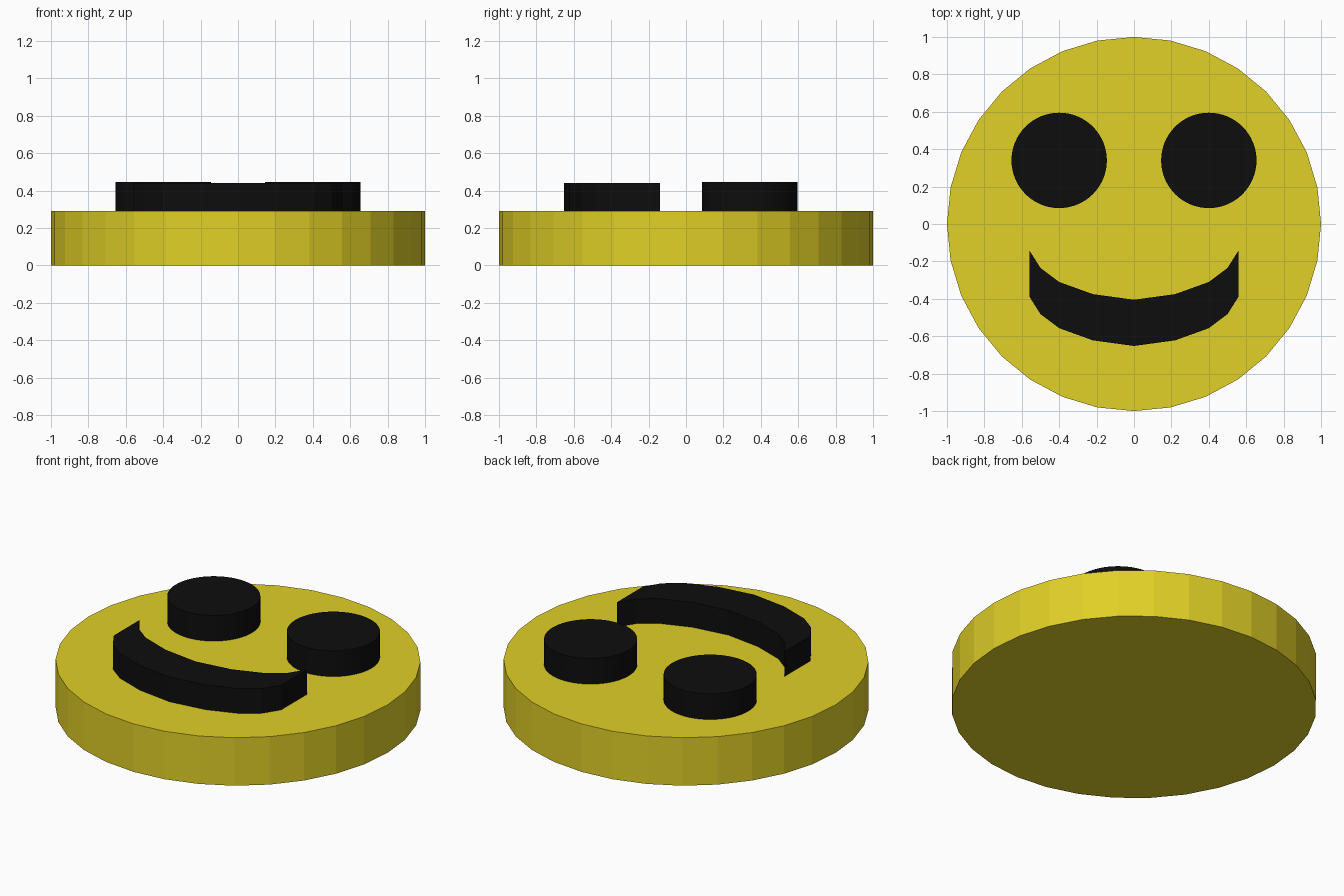
import bpy
import bmesh

cube = bpy.data.objects.get("Cube")
if cube:
    bpy.data.objects.remove(cube, do_unlink=True)


def make_material(name, color):
    mat = bpy.data.materials.new(name)
    mat.use_nodes = True
    mat.diffuse_color = color
    mat.node_tree.nodes["Principled BSDF"].inputs["Base Color"].default_value = color
    return mat


yellow = make_material("yellow", (0.75, 0.63, 0.02, 1))
black = make_material("black", (0.004, 0.004, 0.004, 1))


def cylinder(name, radius, x, y, bottom, top, sides, mat):
    bpy.ops.mesh.primitive_cylinder_add(
        vertices=sides, radius=radius, depth=top - bottom,
        location=(x, y, (bottom + top) / 2))
    obj = bpy.context.object
    obj.name = name
    obj.data.materials.append(mat)
    return obj


def extrude_outline(name, outline, bottom, top, mat):
    bm = bmesh.new()
    face = bm.faces.new([bm.verts.new((x, y, bottom)) for x, y in outline])
    result = bmesh.ops.extrude_face_region(bm, geom=[face], use_keep_orig=True)
    verts = [v for v in result["geom"] if isinstance(v, bmesh.types.BMVert)]
    bmesh.ops.translate(bm, verts=verts, vec=(0, 0, top - bottom))
    bmesh.ops.recalc_face_normals(bm, faces=bm.faces)
    mesh = bpy.data.meshes.new(name)
    bm.to_mesh(mesh)
    bm.free()
    mesh.materials.append(mat)
    obj = bpy.data.objects.new(name, mesh)
    bpy.context.collection.objects.link(obj)
    return obj


# Faceted round face
cylinder("face_disc", 1, 0, 0, 0, 0.29, 32, yellow)

# Raised eyes
for side, sign in (("left", 1), ("right", -1)):
    cylinder(side + "_eye", 0.255, sign * 0.4, 0.34, 0.28, 0.445, 64, black)
    bpy.ops.object.shade_smooth_by_angle()

# Raised smile: one curve, mirrored, then repeated lower down for the bottom lip
half = [(0.56, -0.14), (0.5, -0.235), (0.4, -0.31), (0.22, -0.375)]
upper = [(-x, y) for x, y in half] + [(0, -0.405)] + half[::-1]
lower = [(x, y - 0.247) for x, y in reversed(upper)]
extrude_outline("smile", upper + lower, 0.28, 0.44, black)
